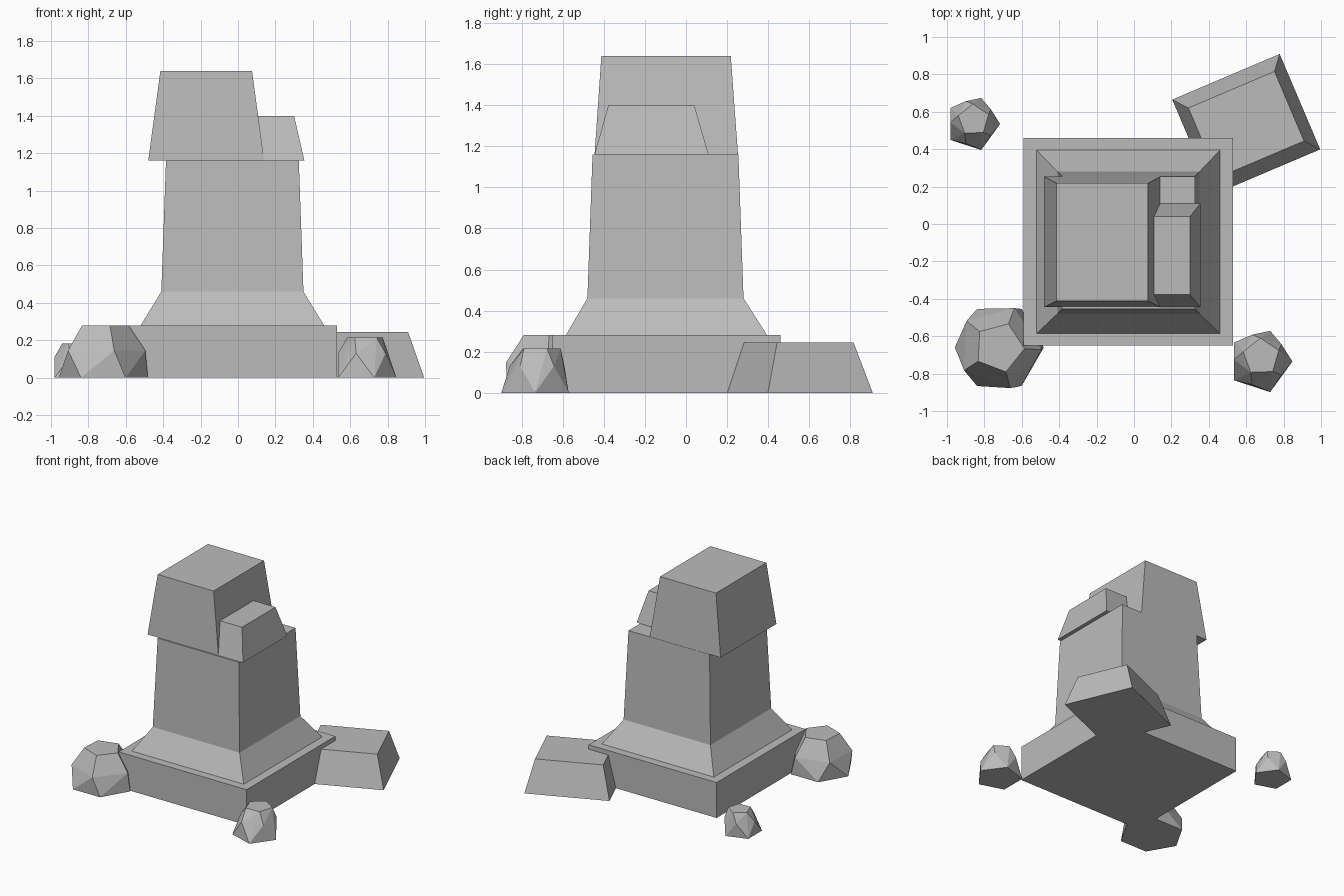
import bpy, bmesh
from math import cos, sin, pi, radians
from mathutils import Matrix, Vector

cube = bpy.data.objects.get("Cube")
if cube:
    bpy.data.objects.remove(cube, do_unlink=True)

stone = bpy.data.materials.new("grey_stone")
stone.use_nodes = True
grey = (0.5, 0.5, 0.5, 1)
stone.diffuse_color = grey
stone.node_tree.nodes["Principled BSDF"].inputs["Base Color"].default_value = grey


def finish(name, bm):
    bmesh.ops.recalc_face_normals(bm, faces=bm.faces)
    mesh = bpy.data.meshes.new(name)
    bm.to_mesh(mesh)
    bm.free()
    mesh.materials.append(stone)
    obj = bpy.data.objects.new(name, mesh)
    bpy.context.collection.objects.link(obj)
    return obj


def stacked_block(name, levels):
    """Loft rectangles given as (z, x min, x max, y min, y max)."""
    bm = bmesh.new()
    rings = [[bm.verts.new(p) for p in ((a, c, z), (b, c, z), (b, d, z), (a, d, z))]
             for z, a, b, c, d in levels]
    bm.faces.new(rings[0][::-1])
    bm.faces.new(rings[-1])
    for low, high in zip(rings, rings[1:]):
        for i in range(4):
            j = (i + 1) % 4
            bm.faces.new((low[i], low[j], high[j], high[i]))
    return finish(name, bm)


def rock(name, x, y, rings):
    """Hull of polygon rings given as (sides, radius, z, turn in degrees, x shift, y shift)."""
    bm = bmesh.new()
    for sides, r, z, turn, dx, dy in rings:
        for i in range(sides):
            a = radians(turn) + 2 * pi * i / sides
            bm.verts.new((x + dx + r * cos(a), y + dy + r * sin(a), z))
    hull = bmesh.ops.convex_hull(bm, input=bm.verts)
    loose = {v for v in hull["geom_interior"] if isinstance(v, bmesh.types.BMVert)}
    bmesh.ops.delete(bm, geom=list(loose), context="VERTS")
    bmesh.ops.dissolve_limit(bm, angle_limit=radians(1), verts=bm.verts, edges=bm.edges)
    return finish(name, bm)


# Pillar: plinth, flared shaft and the two broken top blocks
stacked_block("plinth", [(0, -.59, .53, -.65, .46), (.28, -.59, .53, -.65, .46)])
stacked_block("shaft", [(.28, -.52, .46, -.585, .395),
                        (.46, -.41, .35, -.48, .28),
                        (1.16, -.385, .325, -.455, .255)])
stacked_block("large_cap", [(1.16, -.48, .14, -.445, .253), (1.64, -.415, .075, -.412, .218)])
stacked_block("small_cap", [(1.16, .05, .355, -.445, .11), (1.4, .09, .3, -.378, .04)])

# Fallen slab leaning into the rear corner
slab = stacked_block("fallen_slab", [(0, -.312, .312, -.277, .277), (.245, -.25, .25, -.202, .202)])
slab.data.transform(Matrix.Translation(Vector((.6, .532, 0))) @ Matrix.Rotation(radians(23), 4, "Z"))

# Loose rocks
rock("large_rock", -.72, -.66, [(6, .238, 0, 0, 0, 0), (5, .225, .145, -75, 0, 0),
                                (5, .135, .28, -75, 0, 0)])


def small_rock(name, x, y, s):
    rock(name, x, y, [(5, .172 * s, 0, 0, 0, 0), (5, .14 * s, .13 * s, 36, 0, .01 * s),
                      (5, .1 * s, .215 * s, 20, .005 * s, .025 * s)])


small_rock("front_rock", .675, -.735, 1)
small_rock("back_rock", -.862, .535, .85)
